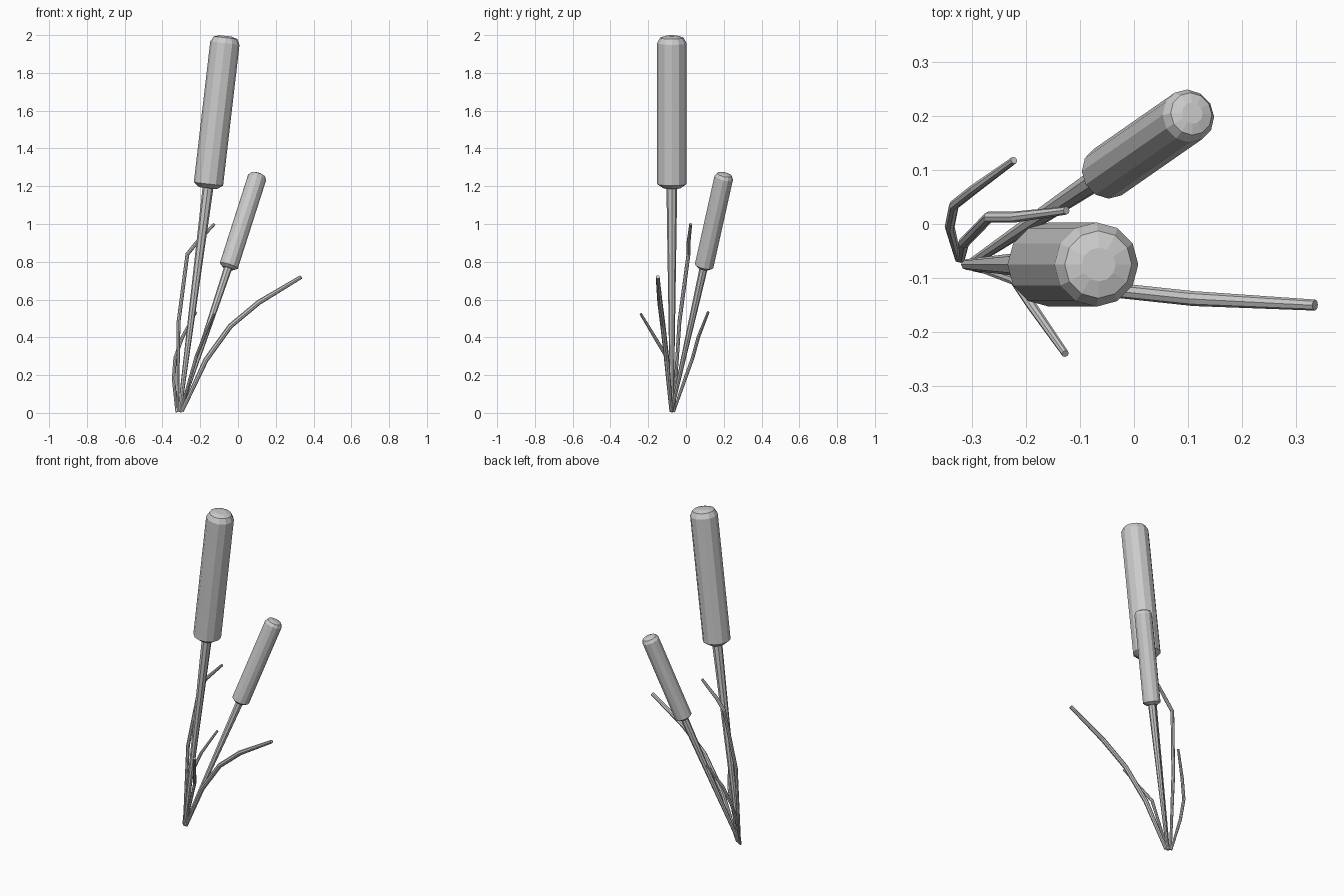
import bpy, bmesh, math
from mathutils import Vector

cube = bpy.data.objects.get("Cube")
if cube:
    bpy.data.objects.remove(cube, do_unlink=True)

grey = bpy.data.materials.new("plain_grey")
grey.use_nodes = True
colour = (0.6, 0.6, 0.6, 1)
grey.diffuse_color = colour
grey.node_tree.nodes["Principled BSDF"].inputs["Base Color"].default_value = colour


def tube(name, points, radii, sides):
    """Loft flat-faced rings along a path and cap both ends."""
    pts = [Vector(p) for p in points]
    bm = bmesh.new()
    rings = []
    for i, (p, r) in enumerate(zip(pts, radii)):
        before = (p - pts[i - 1]).normalized() if i else Vector()
        after = (pts[i + 1] - p).normalized() if i + 1 < len(pts) else Vector()
        turn = Vector((0, 0, 1)).rotation_difference(before + after)
        ring = []
        for k in range(sides):
            a = math.tau * k / sides
            ring.append(bm.verts.new(p + turn @ Vector((r * math.cos(a), r * math.sin(a), 0))))
        rings.append(ring)
    for low, high in zip(rings, rings[1:]):
        for k in range(sides):
            n = (k + 1) % sides
            bm.faces.new((low[k], low[n], high[n], high[k]))
    bm.faces.new(rings[0][::-1])
    bm.faces.new(rings[-1])
    mesh = bpy.data.meshes.new(name)
    bm.to_mesh(mesh)
    bm.free()
    mesh.materials.append(grey)
    obj = bpy.data.objects.new(name, mesh)
    bpy.context.collection.objects.link(obj)
    return obj


def reed(name, root, bottom, top, radius, root_radius, stem_radius):
    """Tapered stem carrying a cylindrical seed head with bevelled ends."""
    bottom, top = Vector(bottom), Vector(top)
    axis = (top - bottom).normalized()
    tube(name + "_stem", [root, bottom + axis * radius * 0.4], [root_radius, stem_radius], 8)
    # Seed head profile: distance along the axis and ring radius
    rings = [(bottom, 0.6), (bottom + axis * radius * 0.28, 1),
             (top - axis * radius * 0.5, 1), (top - axis * radius * 0.13, 0.8), (top, 0.4)]
    tube(name + "_head", [p for p, _ in rings], [radius * s for _, s in rings], 12)


reed("tall_reed", (-0.31, -0.075, 0.005), (-0.159, -0.075, 1.19),
     (-0.065, -0.075, 1.996), 0.078, 0.01, 0.029)
reed("short_reed", (-0.308, -0.077, 0.005), (-0.053, 0.093, 0.765),
     (0.108, 0.205, 1.268), 0.05, 0.008, 0.022)

# Bent leaves, each a thin tube
leaves = {
    "long_leaf": ([(-0.297, -0.078, 0.008), (-0.17, -0.102, 0.28), (-0.04, -0.122, 0.46),
                   (0.11, -0.138, 0.585), (0.335, -0.15, 0.72)], 0.012),
    "tall_leaf": ([(-0.32, -0.065, 0.005), (-0.315, -0.035, 0.48), (-0.268, 0.013, 0.84),
                   (-0.22, 0.013, 0.9), (-0.125, 0.025, 1.0)], 0.009),
    "back_leaf": ([(-0.325, -0.065, 0.005), (-0.341, -0.005, 0.18), (-0.333, 0.035, 0.29),
                   (-0.295, 0.065, 0.4), (-0.222, 0.118, 0.535)], 0.008),
    "front_leaf": ([(-0.305, -0.075, 0.005), (-0.22, -0.105, 0.3), (-0.19, -0.15, 0.375),
                    (-0.127, -0.24, 0.525)], 0.008),
}
for name, (path, radius) in leaves.items():
    radii = [radius * 0.8] + [radius * 1.15] * (len(path) - 2) + [radius * 0.85]
    tube(name, path, radii, 8)
